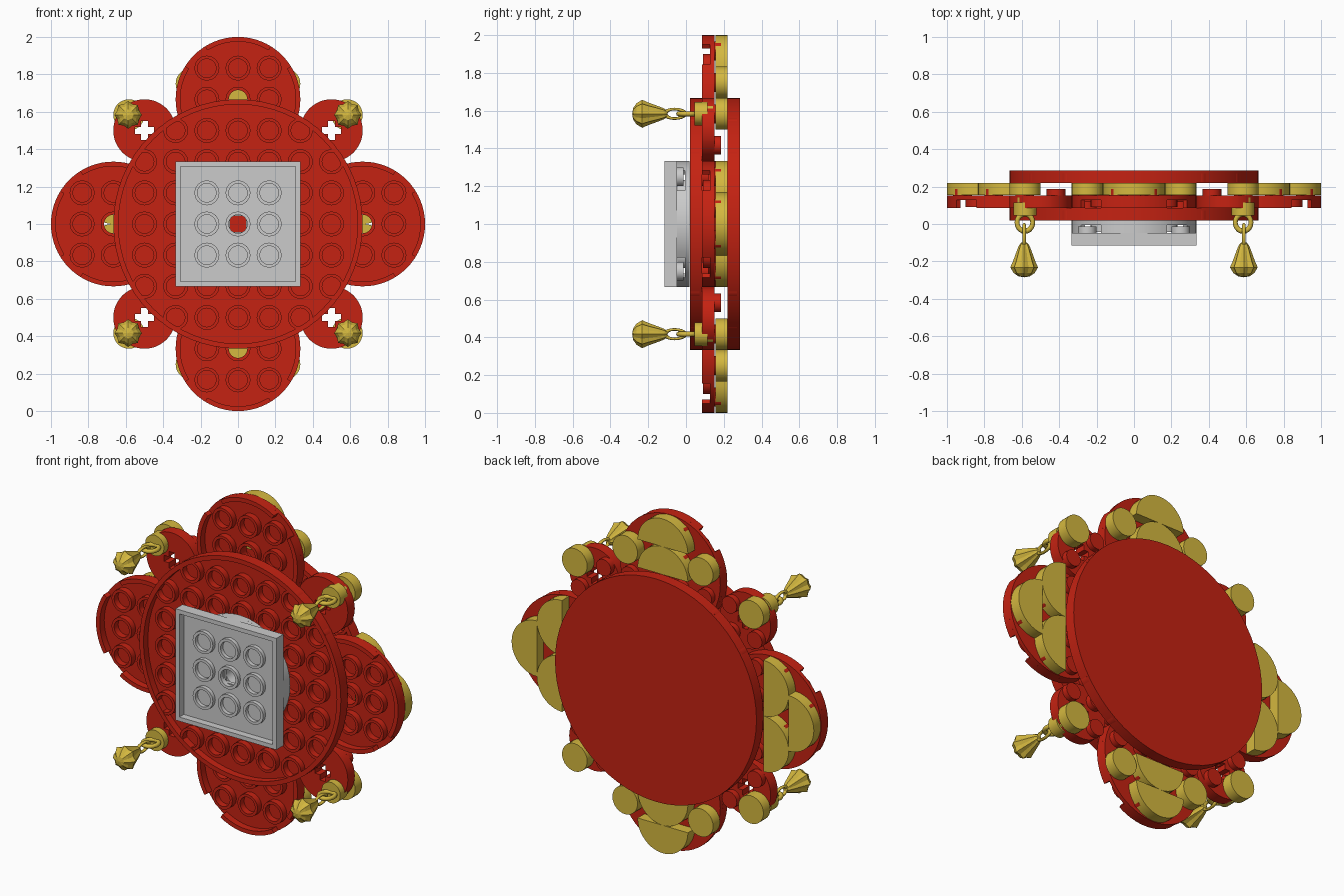
import bpy, bmesh
from math import sin, cos, pi, radians, hypot

if "Cube" in bpy.data.objects:
    bpy.data.objects.remove(bpy.data.objects["Cube"])

P = 1 / 6            # grid pitch
TAU = 2 * pi


def material(name, rgb):
    m = bpy.data.materials.new(name)
    m.diffuse_color = (*rgb, 1)
    m.use_nodes = True
    m.node_tree.nodes["Principled BSDF"].inputs["Base Color"].default_value = m.diffuse_color
    return m


RED = material("red", (0.56, 0.016, 0.006))
GOLD = material("gold", (0.66, 0.48, 0.05))


def finish(name, bm, mat=None, smooth=True):
    bmesh.ops.remove_doubles(bm, verts=bm.verts, dist=1e-5)
    bmesh.ops.recalc_face_normals(bm, faces=bm.faces)
    me = bpy.data.meshes.new(name)
    bm.to_mesh(me)
    bm.free()
    ob = bpy.data.objects.new(name, me)
    bpy.context.collection.objects.link(ob)
    if mat:
        me.materials.append(mat)
    if smooth:
        bpy.ops.object.select_all(action='DESELECT')
        ob.select_set(True)
        bpy.context.view_layer.objects.active = ob
        bpy.ops.object.shade_smooth_by_angle(angle=radians(30))
    return ob


def lathe(bm, profile, cx, cz, n=16, a0=0, a1=TAU, flute=1.0):
    """Turn a closed (radius, y) profile about a line parallel to y."""
    full = abs(a1 - a0 - TAU) < 1e-6
    rings = []
    for i in range(n if full else n + 1):
        a = a0 + (a1 - a0) * i / n
        k = flute if i % 2 else 1
        rings.append([bm.verts.new((cx + r * k * cos(a), y, cz + r * k * sin(a))) for r, y in profile])
    m = len(profile)
    for i in range(n):
        A, B = rings[i], rings[(i + 1) % len(rings)]
        for j in range(m):
            q = (j + 1) % m
            if profile[j][0] == 0 and profile[q][0] == 0:
                continue
            bm.faces.new((A[j], A[q], B[q], B[j]))
    if not full:
        bm.faces.new(rings[0])
        bm.faces.new(rings[-1])


def rect(r0, r1, y0, y1):
    return [(r0, y0), (r1, y0), (r1, y1), (r0, y1)]


def box(bm, x0, x1, y0, y1, z0, z1):
    v = [bm.verts.new((x, y, z)) for x in (x0, x1) for y in (y0, y1) for z in (z0, z1)]
    for f in ((0, 1, 3, 2), (4, 6, 7, 5), (0, 4, 5, 1), (2, 3, 7, 6), (0, 2, 6, 4), (1, 5, 7, 3)):
        bm.faces.new([v[i] for i in f])


def details(bm, cx, cz, y0, y1, half, tube_r, stud_r, studs=True):
    """Tubes in the open front, studs on the closed back."""
    for i in range(1 - half, half):
        for j in range(1 - half, half):
            if hypot(i, j) * P < tube_r:
                lathe(bm, rect(0.05, 0.067, y0 + 0.004, y1 - 0.015), cx + i * P, cz + j * P)
    if studs:
        for i in range(-half, half):
            for j in range(-half, half):
                x, z = (i + 0.5) * P, (j + 0.5) * P
                if hypot(x, z) < stud_r:
                    lathe(bm, rect(0, 0.05, y1 - 0.01, y1 + 0.034), cx + x, cz + z)


def round_plate(name, cx, cz, half, y0, mat, hole=0.05, notched=False, studs=True):
    bm = bmesh.new()
    R, y1 = half * P, y0 + 0.066
    roof = y1 - 0.024
    lathe(bm, rect(hole, R, roof, y1), cx, cz, 64)
    if notched:      # rim broken at the four diagonals
        for k in range(4):
            c = k * pi / 2
            lathe(bm, rect(R - 0.025, R, y0, roof), cx, cz, 12, c - radians(32), c + radians(32))
    else:
        lathe(bm, rect(R - 0.027, R, y0, roof), cx, cz, 64)
    details(bm, cx, cz, y0, y1, half, 0.61 if half == 4 else 0.3, R - 0.04, studs)
    return finish(name, bm, mat)


# Large front and back discs
round_plate("front_disc", 0, 1, 4, 0.02, RED, hole=0)
round_plate("back_disc", 0, 1, 4, 0.22, RED, hole=0, studs=False)

# Core between the discs
bm = bmesh.new()
lathe(bm, rect(0, 2 * P, 0.084, 0.225), 0, 1, 48)
finish("core", bm, RED)

# Four petals
for name, x, z in (("top", 0, 1), ("bottom", 0, -1), ("right", 1, 0), ("left", -1, 0)):
    round_plate(name + "_petal", x * 4 * P, 1 + z * 4 * P, 2, 0.086, RED, notched=True)

TY0, TY1 = 0.155, 0.22


def half_tile(name, cx, cz, ang):
    bm = bmesh.new()
    lathe(bm, rect(0, P, TY0, TY1), cx, cz, 20, ang - pi / 2, ang + pi / 2)
    finish(name, bm, GOLD)


def round_tile(name, cx, cz):
    bm = bmesh.new()
    lathe(bm, rect(0, P / 2, TY0, TY1), cx, cz, 28)
    finish(name, bm, GOLD)


# Gold tiles on the back of the petals
for s in (1, -1):
    for d in (4, 5):
        half_tile("upright_half_tile", 0, 1 + s * d * P, s * pi / 2)
    side = 0 if s > 0 else pi
    half_tile("side_outer_half_tile", s * 5 * P, 1, side)
    for t in (1, -1):
        half_tile("side_inner_half_tile", s * 4 * P, 1 + t * P, side)
        round_tile("petal_round_tile", s * 1.5 * P, 1 + t * 4.5 * P)


def cross_radius(a, L=0.05, w=0.018):
    c, s = abs(cos(a)) + 1e-9, abs(sin(a)) + 1e-9
    return max(min(L / c, w / s), min(L / s, w / c))


def corner_plate(cx, cz):
    """Round plate with a cross-shaped hole and studs."""
    bm = bmesh.new()
    angs = sorted([radians(k * 7.5) for k in range(48)] +
                  [radians(q * 90 + d) for q in range(4) for d in (19.8, 70.2)])
    rings = []
    for a in angs:
        ri = cross_radius(a)
        rings.append([bm.verts.new((cx + r * cos(a), y, cz + r * sin(a))) for r, y in rect(ri, P, 0.086, 0.152)])
    for i, A in enumerate(rings):
        B = rings[(i + 1) % len(rings)]
        for j in range(4):
            q = (j + 1) % 4
            bm.faces.new((A[j], A[q], B[q], B[j]))
    for i in (-1, 1):
        for j in (-1, 1):
            lathe(bm, rect(0, 0.05, 0.142, 0.186), cx + i * P / 2, cz + j * P / 2)
    finish("corner_plate", bm, RED)


def ring(name, loc, rot, major, minor, scale=(1, 1, 1)):
    bpy.ops.mesh.primitive_torus_add(location=loc, rotation=rot, major_radius=major, minor_radius=minor,
                                     major_segments=20, minor_segments=8)
    ob = bpy.context.object
    ob.name = name
    ob.scale = scale
    ob.data.materials.append(GOLD)
    bpy.ops.object.shade_smooth_by_angle(angle=radians(50))


# Corner plates with tiles behind and hanging pendants in front
for sx in (1, -1):
    for sz in (1, -1):
        corner_plate(sx * 3 * P, 1 + sz * 3 * P)
        x, z = sx * 3.5 * P, 1 + sz * 3.5 * P
        round_tile("corner_round_tile", x, z)
        bm = bmesh.new()
        lathe(bm, rect(0, 0.062, 0.045, 0.115), x, z, 24)
        lathe(bm, rect(0, 0.05, 0.11, 0.16), x, z, 16)
        finish("pendant_mount", bm, GOLD)
        ring("mount_ring", (x, 0.008, z), (0, 0, 0), 0.042, 0.013, (1, 1.1, 1))
        x += sx * 0.004
        ring("pendant_link", (x, -0.06, z), (0, pi / 2, 0), 0.036, 0.010, (0.7, 1.45, 1))
        bm = bmesh.new()
        lathe(bm, [(0, -0.285), (0.03, -0.28), (0.056, -0.262), (0.074, -0.232), (0.06, -0.2),
                   (0.04, -0.145), (0.028, -0.115), (0.016, -0.1), (0, -0.098)], x, z, 16, flute=0.84)
        finish("pendant", bm, GOLD, smooth=False)

# Grey square mount at the front, on a grey round plate
round_plate("grey_round_plate", 0, 1, 2, -0.048, None, notched=True, studs=False)
bm = bmesh.new()
H, t, y0, y1 = 2 * P, 0.025, -0.114, -0.048
box(bm, -H, H, y0, y1, 1 + H - t, 1 + H)
box(bm, -H, H, y0, y1, 1 - H, 1 - H + t)
box(bm, -H, -H + t, y0, y1, 1 - H + t, 1 + H - t)
box(bm, H - t, H, y0, y1, 1 - H + t, 1 + H - t)
# roof in four panels and a collar around the central hole
a, b, r0, r1 = H - t, 0.043, y1 - 0.024, y1
box(bm, -a, a, r0, r1, 1 + b, 1 + a)
box(bm, -a, a, r0, r1, 1 - a, 1 - b)
box(bm, -a, -b, r0, r1, 1 - b, 1 + b)
box(bm, b, a, r0, r1, 1 - b, 1 + b)
details(bm, 0, 1, y0 + 0.015, y1, 2, 0.3, 0, False)
for i in (-1.5, 1.5):
    for j in (-1.5, 1.5):
        lathe(bm, rect(0, 0.05, y1 - 0.01, y1 + 0.034), i * P, 1 + j * P)
finish("grey_square_plate", bm)
